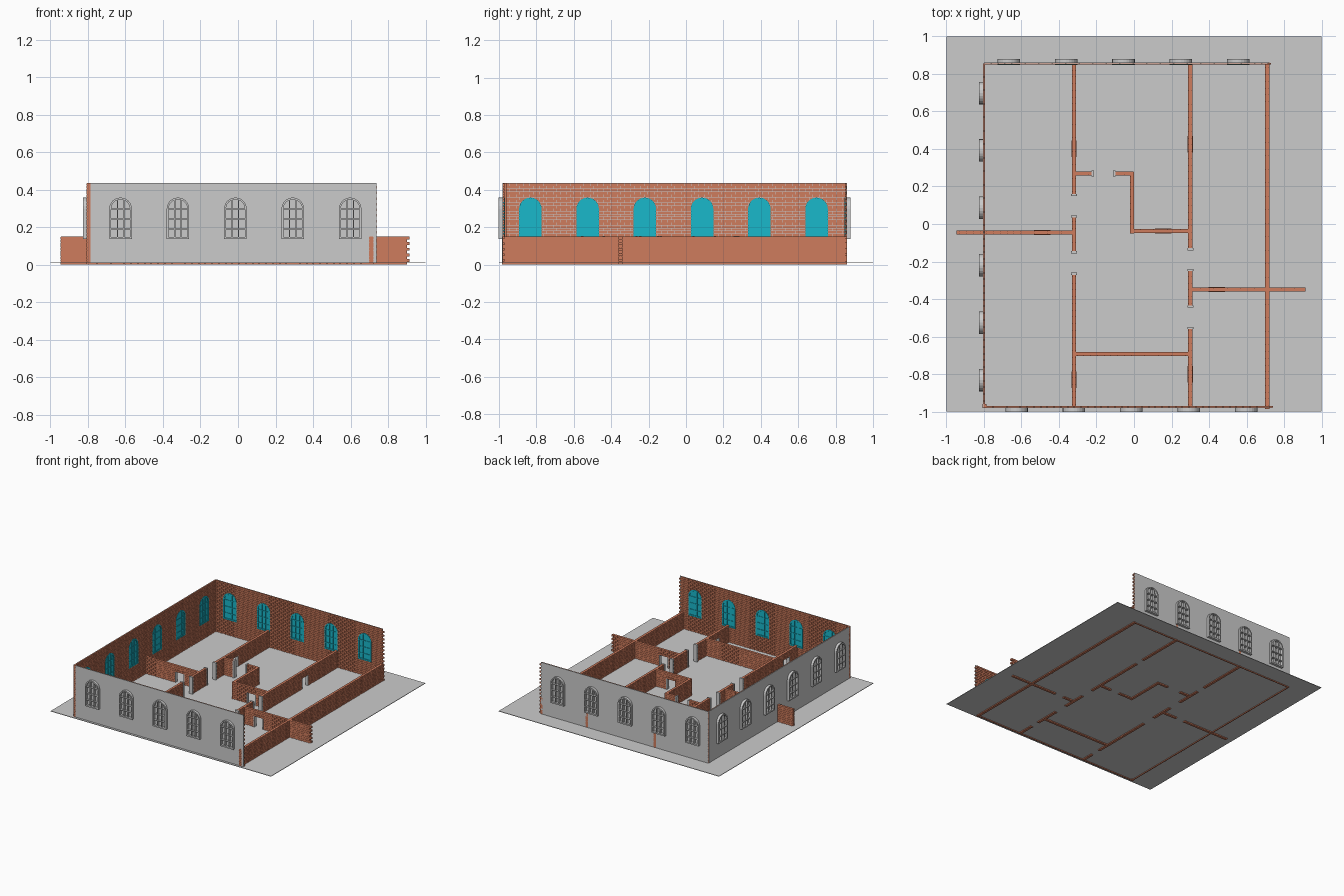
import bpy, math

if "Cube" in bpy.data.objects:
    bpy.data.objects.remove(bpy.data.objects["Cube"])


def material(name, col):
    m = bpy.data.materials.new(name)
    m.diffuse_color = (*col, 1)
    m.use_nodes = True
    m.node_tree.nodes["Principled BSDF"].inputs["Base Color"].default_value = m.diffuse_color
    return m


BRICK = material("brick", (0.62, 0.2, 0.11))
GLASS = material("glass", (0.01, 0.48, 0.6))


class Builder:
    """Collects boxes and prisms into one mesh."""
    def __init__(self):
        self.v, self.f = [], []

    def box(self, x0, x1, y0, y1, z0, z1):
        n = len(self.v)
        self.v += [(x, y, z) for x in (x0, x1) for y in (y0, y1) for z in (z0, z1)]
        for f in ((0, 1, 3, 2), (4, 6, 7, 5), (0, 4, 5, 1), (2, 3, 7, 6), (0, 2, 6, 4), (1, 5, 7, 3)):
            self.f.append(tuple(n + i for i in f))

    def prism(self, pts, y0, y1):
        n, k = len(self.v), len(pts)
        self.v += [(u, y, z) for y in (y0, y1) for u, z in pts]
        self.f += [tuple(range(n, n + k)), tuple(range(n + 2 * k - 1, n + k - 1, -1))]
        self.f += [(n + i, n + k + i, n + k + (i + 1) % k, n + (i + 1) % k) for i in range(k)]

    def ring(self, outer, inner, y0, y1):
        n, k = len(self.v), len(outer)
        for y in (y0, y1):
            for pts in (outer, inner):
                self.v += [(u, y, z) for u, z in pts]
        for i in range(k):
            j = (i + 1) % k
            for a, b in ((0, 1), (1, 3), (3, 2), (2, 0)):
                self.f.append((n + a * k + i, n + a * k + j, n + b * k + j, n + b * k + i))

    def mesh(self, name, mat=None):
        m = bpy.data.meshes.new(name)
        m.from_pydata(self.v, [], self.f)
        if mat:
            m.materials.append(mat)
        return m


def place(name, mesh, loc=(0, 0, 0), rot=0):
    o = bpy.data.objects.new(name, mesh)
    o.location, o.rotation_euler = loc, (0, 0, rot)
    bpy.context.collection.objects.link(o)
    return o


# ground slab
b = Builder()
b.box(-1, 1, -1, 1, 0.008, 0.012)
place("ground", b.mesh("ground"))

ROW, LEN, GAP = 0.015, 0.036, 0.002
SILL, SPRING, RAD = 0.14, 0.298, 0.06


def arch(r, bottom, n=12):
    pts = [(-r, bottom), (r, bottom)]
    return pts + [(r * math.cos(math.pi * i / n), SPRING + r * math.sin(math.pi * i / n))
                  for i in range(n + 1)]


def window_half(z):
    """Half width of the window hole at height z."""
    r = RAD - 0.005
    if z < SILL or z > SPRING + r:
        return 0
    return r if z < SPRING else math.sqrt(r * r - (z - SPRING) ** 2)


def door_half(z):
    return 0.038 if z < 0.1 else 0


def brick_wall(name, p, q, height, v0, v1, holes=(), half=None, tooth=(0, 0), z0=0.0, mortar=True):
    """Running-bond wall from p to q, with holes and toothed ends."""
    length = math.dist(p, q)
    b = Builder()
    for r in range(round((height - z0) / ROW)):
        za, odd = z0 + r * ROW, r % 2
        start, end = -tooth[0] * odd, length + tooth[1] * odd
        spans, cur = [], start
        for c in sorted(holes):
            w = half(za + ROW / 2)
            if w:
                spans.append((cur, c - w))
                cur = c + w
        spans.append((cur, end))
        for s, e in spans:
            if mortar:
                b.box(s + 0.002, e - 0.002, v0 + 0.002, v1 - 0.002, za, za + ROW)
            k = math.floor(s / LEN) - 1
            while k * LEN < e:
                a = max(s, k * LEN + odd * LEN / 2)
                c = min(e, (k + 1) * LEN + odd * LEN / 2) - GAP
                if c - a > 0.003:
                    b.box(a, c, v0, v1, za + GAP / 2, za + ROW - GAP / 2)
                k += 1
    ang = math.atan2(q[1] - p[1], q[0] - p[0])
    return place(name, b.mesh(name, BRICK), (p[0], p[1], 0), ang)


# window meshes: grey lattice outside, coloured lattice and pane inside
def lattice(b, y0, y1):
    b.ring(arch(RAD, SILL - 0.003), arch(RAD - 0.01, SILL + 0.008), y0, y1)
    for u in (-0.017, 0.017):
        b.box(u - 0.003, u + 0.003, y0 + 0.002, y1 - 0.001, SILL, SPRING + 0.046)
    for z in (0.19, 0.243, 0.296):
        b.box(-RAD + 0.005, RAD - 0.005, y0 + 0.002, y1 - 0.001, z - 0.003, z + 0.003)


b = Builder()
lattice(b, -0.024, -0.002)
frame_mesh = b.mesh("window_frame")
b = Builder()
lattice(b, 0.001, 0.009)
b.prism(arch(RAD - 0.003, SILL), 0.0005, 0.004)
pane_mesh = b.mesh("window_pane", GLASS)

# outer walls: name, start, end, window positions along the wall, toothed ends
LEFT, BACK, FRONT = -0.802, 0.856, -0.978
outer = [
    ("front", (-0.785, FRONT), (0.73, FRONT), [-0.626 + 0.306 * i + 0.785 for i in range(5)], (0, 0.014)),
    ("back", (0.715, BACK), (-0.80, BACK), [0.715 - (-0.668 + 0.306 * i) for i in range(5)], (0.014, 0)),
    ("left", (LEFT, BACK), (LEFT, FRONT), [BACK - (-0.832 + 0.306 * i) for i in range(6)], (0, 0)),
]
for name, p, q, wins, tooth in outer:
    brick_wall(name + "_bricks", p, q, 0.435, -0.001, 0.007, wins, window_half, tooth, mortar=False)
    length = math.dist(p, q)
    ang = math.atan2(q[1] - p[1], q[0] - p[0])
    b = Builder()
    b.box(0, length + (0.008 if name == "front" else 0), -0.004, 0.0, 0.01, 0.435)
    place(name + "_panel", b.mesh(name + "_panel"), (p[0], p[1], 0), ang)
    for i, u in enumerate(wins):
        loc = (p[0] + u * math.cos(ang), p[1] + u * math.sin(ang), 0)
        place(f"{name}_window_frame_{i}", frame_mesh, loc, ang)
        place(f"{name}_window_pane_{i}", pane_mesh, loc, ang)
# end column of the left wall showing at the front corner
brick_wall("corner_column", (-0.796, FRONT - 0.004), (-0.796, FRONT + 0.02), 0.435, -0.011, 0.011)

# low walls: start, end, doorway positions along the wall
low = [
    ((-0.32, 0.155), (-0.32, 0.862), [0.245]),
    ((-0.32, -0.15), (-0.32, 0.04), []),
    ((-0.32, -0.98), (-0.32, -0.265), [0.15]),
    ((0.3, -0.135), (0.3, 0.862), [0.56]),
    ((0.3, -0.44), (0.3, -0.245), []),
    ((0.3, -0.98), (0.3, -0.555), [0.18]),
    ((0.71, -0.985), (0.71, 0.862), []),
    ((-0.01, -0.05), (-0.01, 0.28), []),
    ((-0.33, 0.27), (-0.22, 0.27), []),
    ((-0.105, 0.27), (0.0, 0.27), []),
    ((-0.02, -0.038), (0.3, -0.038), [0.175]),
    ((-0.945, -0.045), (-0.32, -0.045), [0.455]),
    ((-0.32, -0.692), (0.3, -0.692), []),
    ((0.3, -0.35), (0.902, -0.35), [0.14]),
]
for i, (p, q, doors) in enumerate(low):
    tooth = (0, 0.014) if q[0] > 0.8 else (0, 0)
    w = brick_wall(f"low_wall_{i}", p, q, 0.15, -0.011, 0.011, doors, door_half, tooth)
    for c in doors:
        b = Builder()
        b.box(c - 0.044, c + 0.044, -0.0135, 0.0135, 0.1, 0.113)
        place(f"door_lintel_{i}", b.mesh("door_lintel", BRICK), w.location, w.rotation_euler.z)
        b = Builder()
        for s in (-1, 1):
            b.box(c + s * 0.04 - 0.003, c + s * 0.04 + 0.003, -0.013, 0.013, 0.012, 0.1)
        place(f"small_door_jambs_{i}", b.mesh("small_door_jambs"), w.location, w.rotation_euler.z)

# grey posts lining the open doorways
b = Builder()
b.box(-0.016, 0.016, -0.006, 0.006, 0.01, 0.152)
post = b.mesh("door_post")
spots = [(-0.32, y) for y in (0.155, 0.04, -0.15, -0.265)] + [(0.3, y) for y in (-0.135, -0.245, -0.44, -0.555)]
for i, (x, y) in enumerate(spots):
    place(f"door_post_{i}", post, (x, y, 0))
for i, x in enumerate((-0.22, -0.105)):
    place(f"cross_door_post_{i}", post, (x, 0.27, 0), math.pi / 2)
